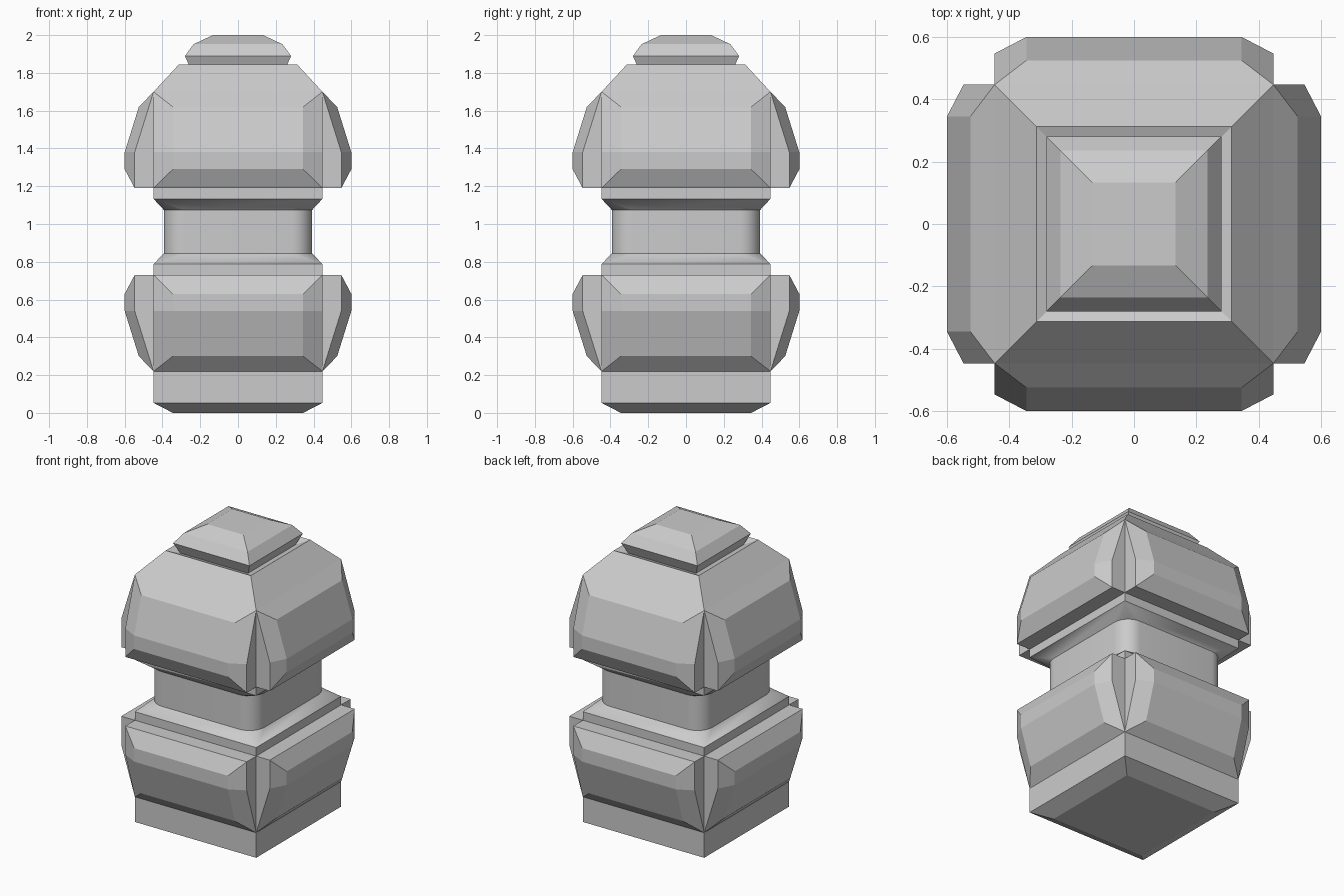
import bpy, bmesh
from math import sin, cos, pi
from mathutils import Vector, Matrix

if "Cube" in bpy.data.objects:
    bpy.data.objects.remove(bpy.data.objects["Cube"])


def finish(bm, name, smooth=False):
    bmesh.ops.remove_doubles(bm, verts=bm.verts, dist=1e-5)
    me = bpy.data.meshes.new(name)
    bm.to_mesh(me)
    bm.free()
    ob = bpy.data.objects.new(name, me)
    bpy.context.collection.objects.link(ob)
    if smooth:
        bpy.ops.object.select_all(action='DESELECT')
        ob.select_set(True)
        bpy.context.view_layer.objects.active = ob
        bpy.ops.object.shade_smooth_by_angle(angle=pi / 6)
    return ob


def ring(half, z, r, seg):
    """Square outline with corners of radius r, counter-clockwise."""
    pts = []
    for k, (sx, sy) in enumerate(((1, 1), (-1, 1), (-1, -1), (1, -1))):
        for i in range(seg + 1):
            a = pi / 2 * (k + i / max(seg, 1))
            pts.append((sx * (half - r) + r * cos(a), sy * (half - r) + r * sin(a), z))
    return pts


def loft(name, profile, seg=0, bottom=False, top=False):
    """Stack of square rings: (half width, height, corner radius)."""
    bm = bmesh.new()
    rings = [[bm.verts.new(p) for p in ring(h, z, r if seg else 0, seg)] for h, z, r in profile]
    for a, b in zip(rings, rings[1:]):
        n = len(a)
        for i in range(n):
            j = (i + 1) % n
            bm.faces.new((a[i], a[j], b[j], b[i]))
    if bottom:
        bm.faces.new(rings[0][::-1])
    if top:
        bm.faces.new(rings[-1])
    return finish(bm, name, seg > 0)


W, IN = 0.447, 0.345      # outer and raised half widths


def panels(name, flip):
    """Four faceted pads, one on each side; flip turns them upside down."""
    outer = [(W, .22), (.547, .54), (.547, .73), (W, .73)]
    ridge = [(.525, .30), (.6, .54), (.6, .63)]
    bm = bmesh.new()
    for q in range(4):
        rot = Matrix.Rotation(q * pi / 2, 3, 'Z')

        def row(x, pts):
            return [bm.verts.new(rot @ Vector((x, -y, 1.92 - z if flip else z))) for y, z in pts]

        ol, orr = row(-W, outer), row(W, outer)
        il, ir = row(-IN, ridge), row(IN, ridge)
        faces = []
        for o, i in ((ol, il), (orr, ir)):
            faces += [(o[0], o[1], i[1], i[0]), (o[1], o[2], i[2], i[1]), tuple(o)]
        faces += [(il[0], ir[0], ir[1], il[1]), (il[1], ir[1], ir[2], il[2]),
                  (ol[0], orr[0], ir[0], il[0]), (ol[2], orr[2], ir[2], il[2]),
                  (ol[2], orr[2], orr[3], ol[3])]
        centre = rot @ Vector((0, -.48, 1.40 if flip else .52))
        for f in faces:
            face = bm.faces.new(f)
            face.normal_update()
            if face.normal.dot(face.calc_center_median() - centre) < 0:
                face.normal_flip()
    return finish(bm, name)


# Square foot
loft("base", [(IN, 0, 0), (W, .053, 0), (W, .22, 0)], bottom=True)
# Narrow rounded neck between two square collars
loft("waist", [(W, .73, 0), (W, .787, 0), (.393, .845, .11), (.393, 1.075, .11),
               (W, 1.133, 0), (W, 1.19, 0)], seg=8)
# Sloped shoulder, groove and top cap
loft("crown", [(W, 1.70, 0), (.313, 1.845, 0), (.25, 1.82, 0), (.281, 1.89, 0),
               (.235, 1.952, 0), (.133, 2.0, 0)], top=True)
# Side pads
panels("lower_panels", False)
panels("upper_panels", True)
